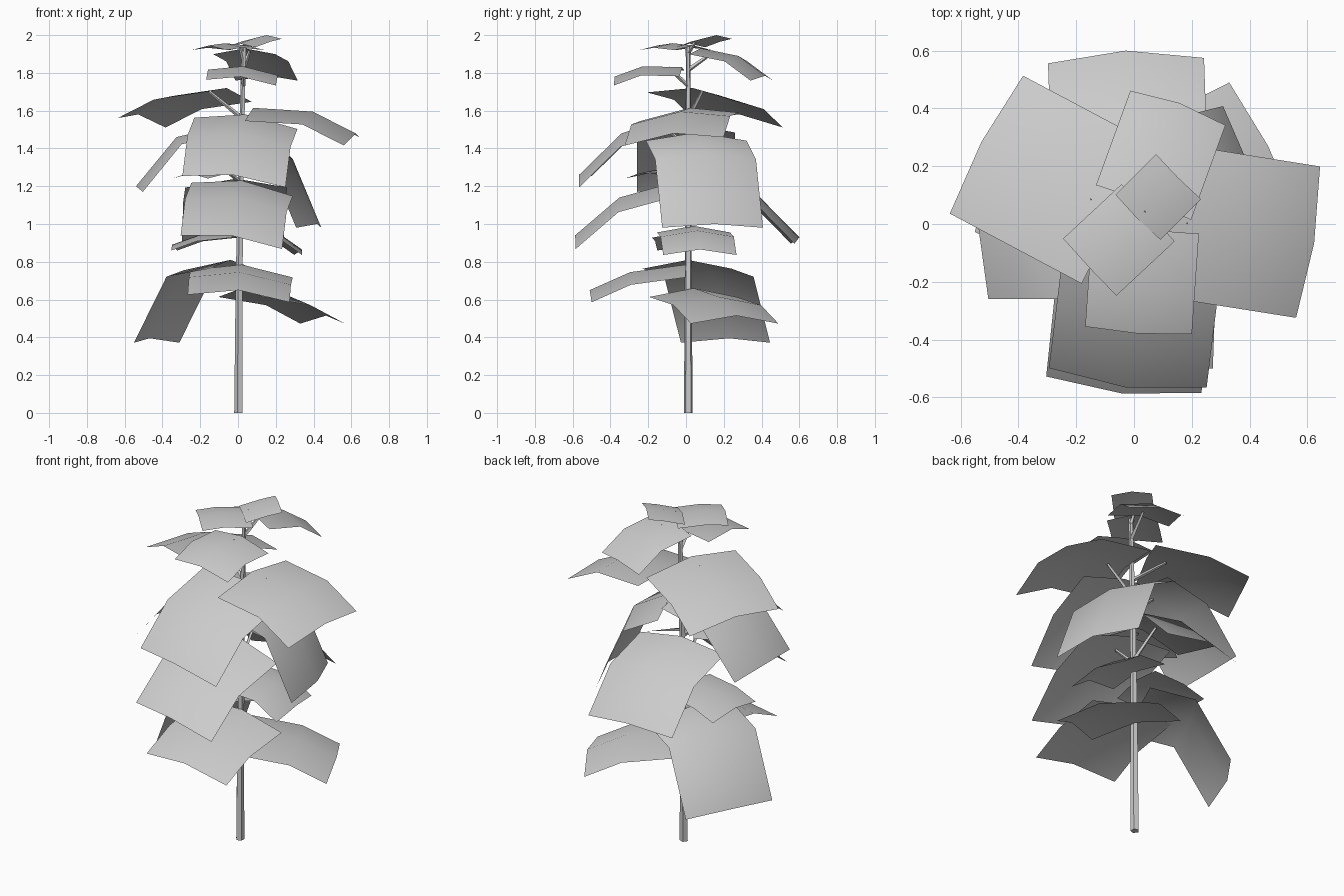
import bpy, math
from mathutils import Vector

if "Cube" in bpy.data.objects:
    bpy.data.objects.remove(bpy.data.objects["Cube"])


def add_mesh(name, verts, faces):
    mesh = bpy.data.meshes.new(name)
    mesh.from_pydata(verts, [], faces)
    mesh.update()
    obj = bpy.data.objects.new(name, mesh)
    bpy.context.collection.objects.link(obj)
    return obj


def tube(name, path, sides):
    """Low-poly tube through (point, radius) pairs."""
    axis = (path[-1][0] - path[0][0]).normalized()
    u = axis.cross(Vector((0, 1, 0.01))).normalized()
    v = axis.cross(u)
    verts, faces = [], []
    for p, r in path:
        for i in range(sides):
            a = math.tau * i / sides
            verts.append(p + u * r * math.cos(a) + v * r * math.sin(a))
    for k in range(len(path) - 1):
        for i in range(sides):
            j = (i + 1) % sides
            a, b = k * sides, (k + 1) * sides
            faces.append((a + i, a + j, b + j, b + i))
    faces.append(tuple(reversed(range(sides))))
    faces.append(tuple(range(len(verts) - sides, len(verts))))
    return add_mesh(name, verts, faces)


def trunk_at(z):
    return Vector((0.004 + 0.028 * (z / 1.93) ** 2, 0.012, z))


def leaf(name, stem, x, y, z, az, length, width, z_bend, z_tip, roll):
    """Drooping card, folded along its midrib and bent once across."""
    a = math.radians(az)
    out = Vector((math.cos(a), math.sin(a), 0))
    left = Vector((-math.sin(a), math.cos(a), 0))
    bend = 0.58 * length
    rows = [(0, z), (bend, z_bend), (length, z_tip)]
    s1 = (z_bend - z) / bend
    s2 = (z_tip - z_bend) / (length - bend)
    verts = []
    for (d, h), s in zip(rows, (s1, (s1 + s2) / 2, s2)):
        mid = Vector((x, y, 0)) + out * d + Vector((0, 0, h))
        normal = (Vector((0, 0, 1)) - out * s).normalized()
        drop = normal * width * 0.09
        for side in (-1, 0, 1):
            verts.append(mid + left * side * width / 2 - drop * abs(side)
                         + Vector((0, 0, roll * side)))
    faces = [(r + c, r + 3 + c, r + 4 + c, r + 1 + c)
             for r in (0, 3) for c in (0, 1)]
    obj = add_mesh(name, verts, faces)
    for p in obj.data.polygons:
        p.use_smooth = True
    # stem from the trunk up to the leaf
    if stem:
        d = 0.2 * length
        tip = Vector((x, y, 0)) + out * d + Vector((0, 0, z + s1 * d - 0.004))
        base = trunk_at(tip.z - 0.27 * length)
        tube(name + "_stem", [(base, 0.012), (tip, 0.008)], 4)


# trunk
tube("trunk", [(trunk_at(h), 0.024 - 0.006 * h)
               for h in (0, 0.65, 1.3, 1.94)], 5)

# leaves: root x, y, z, azimuth, length, width, bend z, tip z, roll
lower = {
    "right_back": (.02, .04, .66, 27, .50, .52, .615, .515, 0),
    "left_back": (-.04, .01, .81, 153, .48, .53, .755, .395, 0),
    "front": (.02, 0, .785, 268, .51, .54, .745, .65, -.02),
    "right_small": (0, .04, .99, 6, .34, .39, .965, .865, 0),
    "left_small": (-.02, 0, .96, 175, .33, .36, .94, .89, 0),
}
middle = {
    "back": (-.01, .06, 1.24, 92, .54, .54, 1.16, .93, 0),
    "front": (.02, -.03, 1.23, 264, .56, .54, 1.14, .94, -.035),
    "right": (.05, .06, 1.485, 14, .38, .55, 1.37, 1.0, 0),
    "left": (-.03, 0, 1.53, 180, .51, .52, 1.46, 1.20, 0),
    "left_small": (-.03, -.03, 1.30, 215, .28, .33, 1.295, 1.27, 0),
}
upper = {
    "left_back": (-.06, .035, 1.72, 152, .53, .54, 1.68, 1.58, .025),
    "right": (.08, .02, 1.615, -9, .55, .53, 1.595, 1.48, .022),
    "front": (.04, -.03, 1.58, 263, .54, .55, 1.48, 1.26, -.03),
}
crown = {
    "back": (.035, .08, 1.93, 70, .36, .35, 1.89, 1.785, 0),
    "front": (.04, -.02, 1.83, 266, .36, .37, 1.835, 1.78, -.015),
    "left": (.05, .04, 1.945, 223, .28, .27, 1.957, 1.945, 0),
    "tip": (.01, .02, 1.955, 45, .20, .22, 1.985, 2.0, 0),
}
for tier, group in (("lower", lower), ("middle", middle),
                    ("upper", upper), ("crown", crown)):
    for key, args in group.items():
        leaf(f"{tier}_leaf_{key}", tier != "lower", *args)
